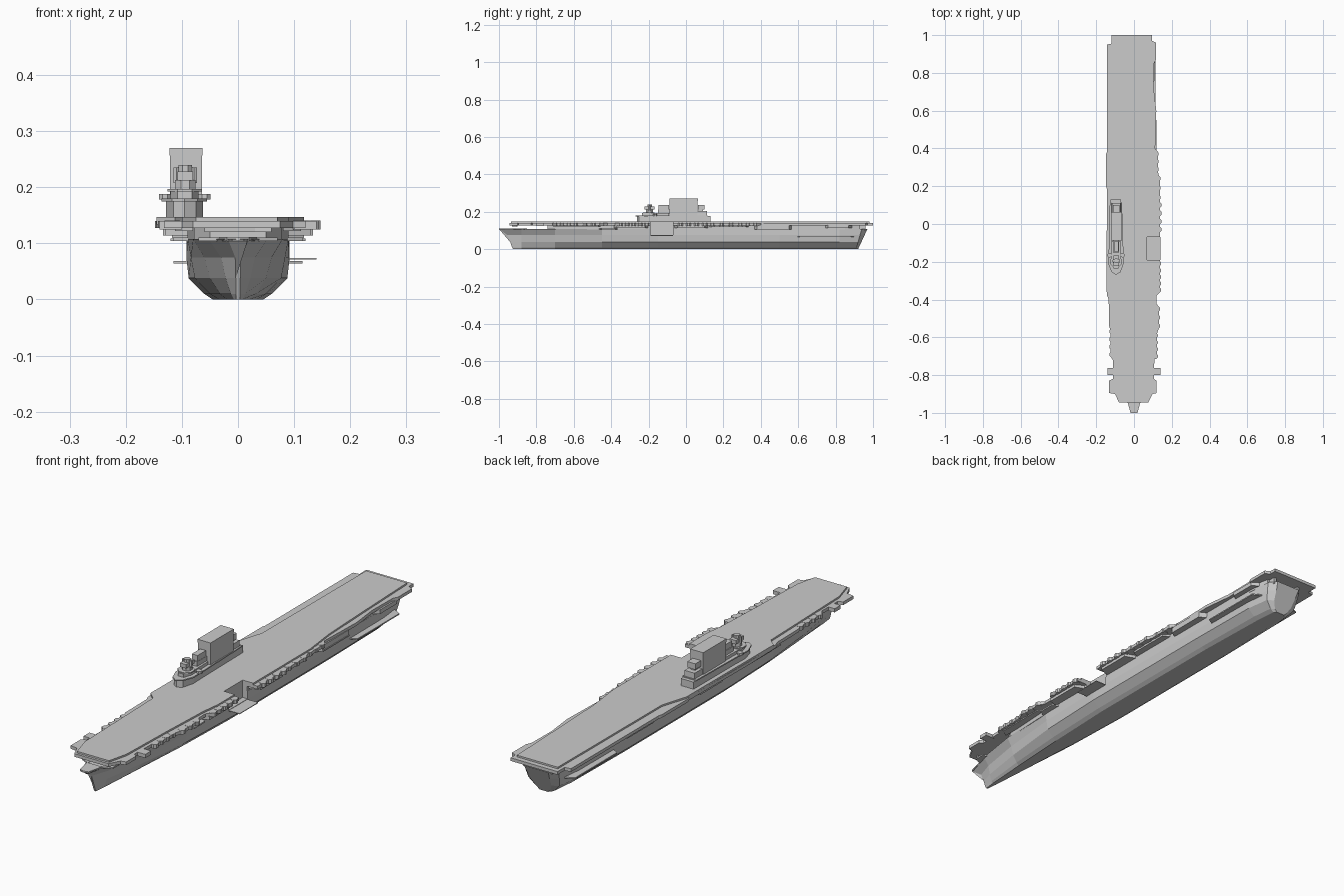
import bpy, bmesh, math


def make(name, bm):
    bmesh.ops.recalc_face_normals(bm, faces=bm.faces)
    me = bpy.data.meshes.new(name)
    bm.to_mesh(me)
    bm.free()
    ob = bpy.data.objects.new(name, me)
    bpy.context.collection.objects.link(ob)
    return ob


def prism(name, pts, z0, z1, top_scale=1.0):
    """Extrude a plan outline from z0 to z1."""
    bm = bmesh.new()
    cx = sum(p[0] for p in pts) / len(pts)
    cy = sum(p[1] for p in pts) / len(pts)
    s = top_scale
    lo = [bm.verts.new((x, y, z0)) for x, y in pts]
    hi = [bm.verts.new((cx + (x - cx) * s, cy + (y - cy) * s, z1)) for x, y in pts]
    bm.faces.new(lo)
    bm.faces.new(hi)
    n = len(pts)
    for i in range(n):
        j = (i + 1) % n
        bm.faces.new((lo[i], lo[j], hi[j], hi[i]))
    return make(name, bm)


def box(name, x0, x1, y0, y1, z0, z1, s=1.0):
    return prism(name, [(x0, y0), (x1, y0), (x1, y1), (x0, y1)], z0, z1, s)


def drum(name, x, y, r, z0, z1, n=8, s=1.0):
    ring = [(x + r * math.cos((i + .5) * math.tau / n), y + r * math.sin((i + .5) * math.tau / n)) for i in range(n)]
    return prism(name, ring, z0, z1, s)


def gallery(name, side, y0, y1, xo, z0, z1, xi=0.08, c=0.02):
    """Side platform with angled ends."""
    return prism(name, [(side * xi, y0), (side * xo, y0 + c), (side * xo, y1 - c), (side * xi, y1)], z0, z1)


# Hull lofted through stations; offsets rake the stem and the stern
levels = [0, .01, .038, .075, .108]
bow_rake = [.075, .07, .06, .045, 0]
stern_rake = [-.05, -.048, -.035, -.015, 0]
stations = [
    (-1.0, [.003, .004, .004, .005, .018], bow_rake),
    (-.88, [.008, .013, .022, .03, .052], [0] * 5),
    (-.70, [.02, .032, .05, .06, .08], [0] * 5),
    (-.45, [.034, .05, .077, .084, .09], [0] * 5),
    (-.15, [.045, .06, .088, .092, .092], [0] * 5),
    (.50, [.045, .06, .088, .092, .092], [0] * 5),
    (.82, [.036, .055, .084, .09, .09], [0] * 5),
    (.94, [.028, .045, .07, .077, .08], [-.03, -.028, -.02, -.01, 0]),
    (.97, [.018, .03, .045, .05, .055], stern_rake),
]
bm = bmesh.new()
rings = []
for y, ws, off in stations:
    half = [(w, y + o, z) for w, o, z in zip(ws, off, levels)]
    pts = half + [(-x, yy, z) for x, yy, z in reversed(half)]
    rings.append([bm.verts.new(p) for p in pts])
for a, b in zip(rings, rings[1:]):
    for i in range(10):
        j = (i + 1) % 10
        bm.faces.new((a[i], a[j], b[j], b[i]))
bm.faces.new(rings[0])
bm.faces.new(rings[-1])
hull = make("hull", bm)

# Hangar sides between hull and flight deck
side = [(.05, -.74), (.078, -.68), (.09, -.45), (.09, .85), (.075, .93)]
hangar = prism("hangar_walls", side + [(-x, y) for x, y in reversed(side)], .104, .139)

# Flight deck
deck = prism("flight_deck", [
    (-.075, -.935), (.07, -.935), (.09, -.85), (.098, -.6), (.108, -.38), (.118, -.3), (.118, .3),
    (.1, .45), (.09, .7), (.08, .98), (-.105, .98), (-.108, .31), (-.142, .2), (-.145, -.36),
    (-.112, -.39), (-.1, -.85)], .134, .147)

# Walkways one step below the deck
walk = prism("deck_edge_walkway", [
    (-.08, -.945), (.075, -.945), (.098, -.9), (.12, -.895), (.12, -.83), (.105, -.82), (.108, -.71),
    (.122, -.7), (.122, -.58), (.132, -.55), (.132, -.44), (.118, -.42), (.118, -.38), (.138, -.36),
    (.138, .1), (.137, .24), (.128, .27), (.128, .38), (.112, .4), (.118, .6), (.104, .72), (.106, .85), (.116, .87),
    (.116, .96), (.095, .97), (.095, 1), (-.118, 1), (-.118, .955), (-.144, .95), (-.144, .38),
    (-.148, .37), (-.148, .2), (-.142, .18), (-.146, -.2), (-.142, -.38), (-.134, -.4), (-.132, -.54),
    (-.125, -.56), (-.125, -.7), (-.112, -.72), (-.112, -.82), (-.132, -.83), (-.132, -.895), (-.1, -.9)], .127, .14)

# Lowered deck-edge lift and the opening behind it
cutter = box("lift_cutter", .07, .3, -.19, -.07, .076, .3)
cutter.hide_render = True
for ob in (hull, hangar, deck, walk):
    m = ob.modifiers.new("opening", 'BOOLEAN')
    m.operation = 'DIFFERENCE'
    m.object = cutter
    m.solver = 'EXACT'
    bpy.context.view_layer.objects.active = ob
    bpy.ops.object.modifier_apply(modifier=m.name)
bpy.data.objects.remove(cutter)
box("side_lift", .07, .14, -.19, -.07, .071, .074)

# Gun tubs scalloping the walkway edges
for sx, x, y0, y1, n in [(1, .112, -.7, -.59, 4), (1, .124, -.54, -.45, 3), (1, .13, -.35, -.21, 5),
                         (1, .133, -.03, .1, 4), (1, .127, .14, .24, 3), (1, .117, .29, .37, 3),
                         (-1, .117, -.69, -.57, 4)]:
    for i in range(n):
        drum("gun_tub", sx * x, y0 + (y1 - y0) * i / (n - 1), .015, .125, .141)

for sx in (-1, 1):
    # Corner gun platforms near the bow and foredeck tubs
    box("bow_gun_platform", min(sx * .1, sx * .14), max(sx * .1, sx * .14), -.8, -.762, .125, .14)
    gallery("foredeck_tub", sx, -.93, -.85, .07, .104, .11, .03)
    # Galleries hung under the walkway
    for y0, y1, xo, z0 in [(-.71, -.45, .112, .122), (-.39, -.2, .13, .114), (-.065, .12, .134, .114),
                           (.12, .34, .118, .118), (.36, .57, .118, .105), (.74, .89, .112, .112)]:
        gallery("hanging_gallery", sx, y0, y1, xo, z0, .129)
    gallery("side_boat_deck", sx, -.47, -.36, .116, .104, .11)
    gallery("upper_quarter_gallery", sx, .36, .57, .12, .104, .109)
    # Low quarter platforms near the stern
    gallery("low_quarter_platform", sx, .59, .9, .115, .064, .069, .078)

# Bow round-down lip and stern supports
gallery("bow_gallery", 1, -.93, -.9, .06, .12, .13, -.06)
prism("foredeck", [(0, -1), (.02, -.995), (.034, -.93), (-.034, -.93), (-.02, -.995)], .104, .111)
for x in (-.06, .06):
    box("stern_support", x - .006, x + .006, .91, .96, .1, .13)

# Island base
prism("island_base", [(-.125, .13), (-.068, .13), (-.064, -.14), (-.062, -.2), (-.075, -.25), (-.095, -.262),
                      (-.115, -.25), (-.128, -.2), (-.126, -.14)], .147, .176)
prism("island_walkway", [(-.128, .115), (-.064, .115), (-.056, -.15), (-.055, -.21), (-.072, -.255), (-.095, -.27),
                         (-.118, -.255), (-.136, -.21), (-.134, -.15)], .175, .18)
# Funnel casing with cap line
box("funnel_casing", -.121, -.064, -.087, .062, .178, .257)
box("funnel_cap", -.122, -.063, -.088, .063, .257, .27)
box("aft_deckhouse", -.118, -.07, .06, .112, .178, .203, .96)
box("aft_director_post", -.104, -.084, .066, .09, .2, .215)
box("aft_director", -.112, -.076, .064, .1, .212, .236)
# Bridge and forward directors
prism("bridge", [(-.118, -.09), (-.072, -.09), (-.07, -.2), (-.082, -.235), (-.108, -.235), (-.12, -.2)], .178, .193)
drum("bridge_platform", -.095, -.2, .033, .192, .197)
drum("forward_director_base", -.094, -.195, .02, .195, .213, 8)
box("forward_director", -.108, -.08, -.222, -.168, .212, .228)
drum("forward_director_top", -.094, -.195, .013, .228, .24, 8)
box("mast_house", -.11, -.08, -.15, -.085, .19, .212)
box("rear_director", -.107, -.081, -.146, -.092, .212, .236)
for x in (-.11, -.078):
    drum("rangefinder_ear", x, -.195, .006, .208, .235, 6)
for sx in (-.13, -.06):
    drum("bridge_wing_tub", sx, -.165, .012, .178, .188)
